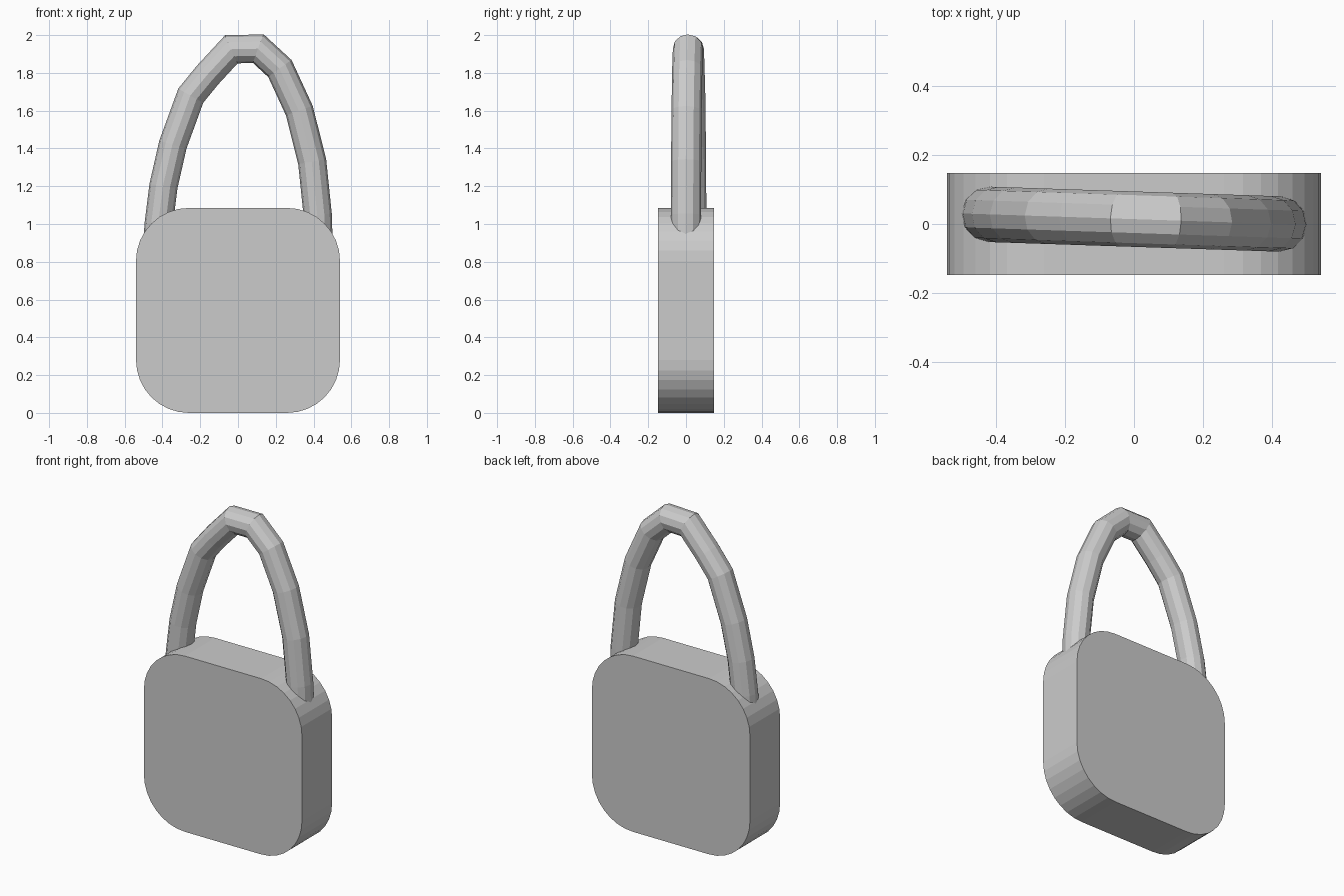
import bpy, bmesh, math
from mathutils import Vector, Matrix

if "Cube" in bpy.data.objects:
    bpy.data.objects.remove(bpy.data.objects["Cube"])


def finish(bm, name):
    bmesh.ops.recalc_face_normals(bm, faces=bm.faces)
    mesh = bpy.data.meshes.new(name)
    bm.to_mesh(mesh)
    bm.free()
    obj = bpy.data.objects.new(name, mesh)
    bpy.context.collection.objects.link(obj)
    return obj


# Lock body: a square slab with the four corners rounded in front view
W, H, D, R, SEG = 0.54, 1.085, 0.147, 0.28, 8
bm = bmesh.new()
outline = []
corners = [(W - R, H - R), (R - W, H - R), (R - W, R), (W - R, R)]
for i, (cx, cz) in enumerate(corners):
    for k in range(SEG + 1):
        a = math.radians(90) * (i + k / SEG)
        outline.append((cx + R * math.cos(a), cz + R * math.sin(a)))
face = bm.faces.new([bm.verts.new((x, -D, z)) for x, z in outline])
ext = bmesh.ops.extrude_face_region(bm, geom=[face], use_keep_orig=True)
new = [g for g in ext["geom"] if isinstance(g, bmesh.types.BMVert)]
bmesh.ops.translate(bm, verts=new, vec=(0, 2 * D, 0))
finish(bm, "lock_body")

# Shackle: twelve-sided tube swept along a slightly lopsided arch
path = [(-0.435, 0.78), (-0.42, 1.0), (-0.395, 1.2), (-0.345, 1.42),
        (-0.25, 1.68), (-0.16, 1.79), (-0.035, 1.925), (0.108, 1.928),
        (0.222, 1.823), (0.325, 1.60), (0.393, 1.33), (0.422, 1.05),
        (0.43, 0.78)]
pts = [Vector((x, 0, z)) for x, z in path]
SIDES, R_IN, R_Y = 12, 0.075, 0.08
bm = bmesh.new()
rings = []
for i, p in enumerate(pts):
    d_in = (p - pts[max(i - 1, 0)]).normalized()
    d_out = (pts[min(i + 1, len(pts) - 1)] - p).normalized()
    t = (d_in + d_out).normalized()
    n = Vector((-t.z, 0, t.x))
    miter = 1.0 if i in (0, len(pts) - 1) else 1 / d_in.dot(t)
    ring = []
    for k in range(SIDES):
        a = math.tau * k / SIDES
        co = p + n * (R_IN * miter * math.cos(a))
        co.y = R_Y * math.sin(a)
        ring.append(bm.verts.new(co))
    rings.append(ring)
for a, b in zip(rings, rings[1:]):
    for k in range(SIDES):
        j = (k + 1) % SIDES
        bm.faces.new((a[k], a[j], b[j], b[k]))
bm.faces.new(rings[0])
bm.faces.new(rings[-1])
# small twist about the vertical axis
bm.transform(Matrix.Translation((0, 0.014, 0)) @ Matrix.Rotation(math.radians(-1.9), 4, 'Z'))
finish(bm, "shackle")
